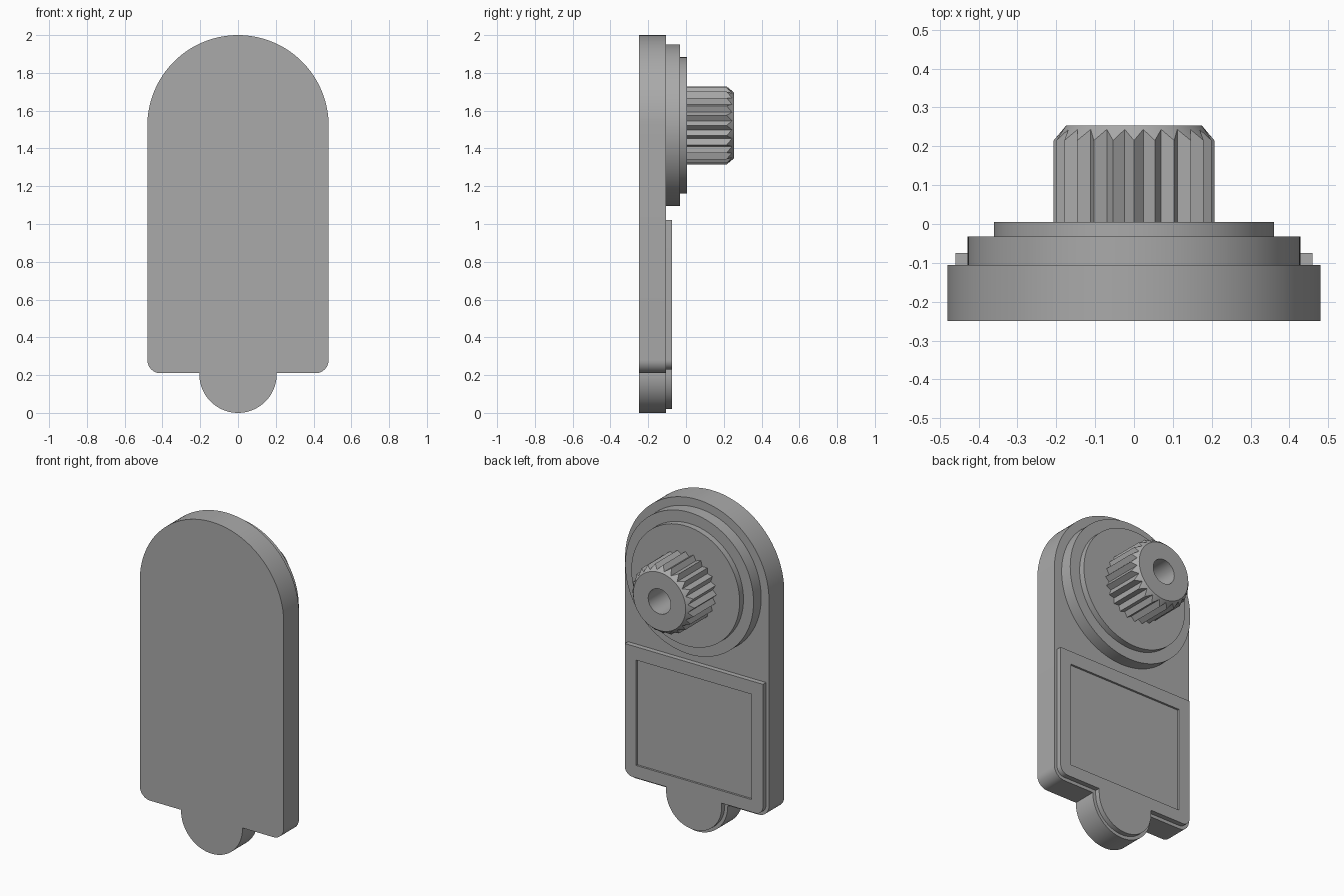
import bpy
import bmesh
from math import sin, cos, pi, radians

if "Cube" in bpy.data.objects:
    bpy.data.objects.remove(bpy.data.objects["Cube"])

grey = bpy.data.materials.new("plain grey")
grey.use_nodes = True
COLOUR = (0.4, 0.4, 0.4, 1)
grey.diffuse_color = COLOUR
grey.node_tree.nodes["Principled BSDF"].inputs["Base Color"].default_value = COLOUR

HUB_Z = 1.522


def arc(cx, cz, r, start, end, steps):
    """Points (x, z) along an arc, angles in degrees."""
    angles = [radians(start + (end - start) * i / steps) for i in range(steps + 1)]
    return [(cx + r * cos(a), cz + r * sin(a)) for a in angles]


def loft(name, rings):
    """Closed solid through rings of (x, y, z) points, capped at both ends."""
    bm = bmesh.new()
    loops = [[bm.verts.new(p) for p in ring] for ring in rings]
    n = len(loops[0])
    for a, b in zip(loops, loops[1:]):
        for i in range(n):
            j = (i + 1) % n
            bm.faces.new((a[i], a[j], b[j], b[i]))
    bm.faces.new(loops[0])
    bm.faces.new(loops[-1])
    bmesh.ops.recalc_face_normals(bm, faces=bm.faces)
    mesh = bpy.data.meshes.new(name)
    bm.to_mesh(mesh)
    bm.free()
    mesh.materials.append(grey)
    obj = bpy.data.objects.new(name, mesh)
    bpy.context.collection.objects.link(obj)
    return obj


def prism(name, outline, y0, y1):
    return loft(name, [[(x, y, z) for x, z in outline] for y in (y0, y1)])


def smooth(obj):
    bpy.ops.object.select_all(action="DESELECT")
    obj.select_set(True)
    bpy.context.view_layer.objects.active = obj
    bpy.ops.object.shade_smooth_by_angle(angle=radians(25))


def lower_outline(half, bottom, corner, tab):
    """Bottom edge from right to left: rounded corners and a round tab."""
    return (arc(corner - half, bottom + corner, corner, 180, 270, 10)
            + [(-tab, bottom)]
            + arc(0, 0.205, tab, 180, 360, 40)
            + [(tab, bottom)]
            + arc(half - corner, bottom + corner, corner, 270, 360, 10))


# Main body with an arched top and a tab below
body = prism("body", lower_outline(0.48, 0.21, 0.07, 0.205)
             + arc(0, 1.52, 0.48, 0, 180, 64), -0.25, -0.105)
smooth(body)

# Raised lower plate with a shallow rectangular recess
plate = prism("lower_plate", lower_outline(0.46, 0.23, 0.05, 0.185)
              + [(0.46, 1.02), (-0.46, 1.02)], -0.105, -0.075)
cutter = prism("recess_cutter", [(-0.385, 0.305), (0.385, 0.305),
                                 (0.385, 0.94), (-0.385, 0.94)], -0.087, -0.05)
cutter.hide_render = True
cut = plate.modifiers.new("recess", "BOOLEAN")
cut.operation = "DIFFERENCE"
cut.solver = "EXACT"
cut.object = cutter
bpy.context.view_layer.objects.active = plate
bpy.ops.object.modifier_apply(modifier=cut.name)
bpy.data.objects.remove(cutter)
smooth(plate)

# Two stepped discs
for name, radius, y0, y1 in (("large_disc", 0.428, -0.105, -0.032),
                             ("small_disc", 0.361, -0.032, 0.005)):
    smooth(prism(name, arc(0, HUB_Z, radius, 0, 357, 119), y0, y1))

# Splined shaft with a chamfered end and a central hole
TEETH = 24
TIP, ROOT, END, HOLE = 0.207, 0.183, 0.175, 0.075
SHOULDER, TOP, BASE = 0.215, 0.253, 0.005


def ring(radii, heights):
    """Ring whose radius and height alternate between tooth tip and root."""
    return [(radii[i % 2] * sin(pi * i / TEETH), heights[i % 2],
             HUB_Z + radii[i % 2] * cos(pi * i / TEETH)) for i in range(2 * TEETH)]


root_top = SHOULDER + (TOP - SHOULDER) * (TIP - ROOT) / (TIP - END)
shaft = loft("splined_shaft", [
    ring((TIP, ROOT), (BASE, BASE)),
    ring((TIP, ROOT), (SHOULDER, root_top)),
    ring((END, END), (TOP, TOP)),
    ring((HOLE, HOLE), (TOP, TOP)),
    ring((HOLE, HOLE), (BASE + 0.01, BASE + 0.01)),
])
smooth(shaft)
